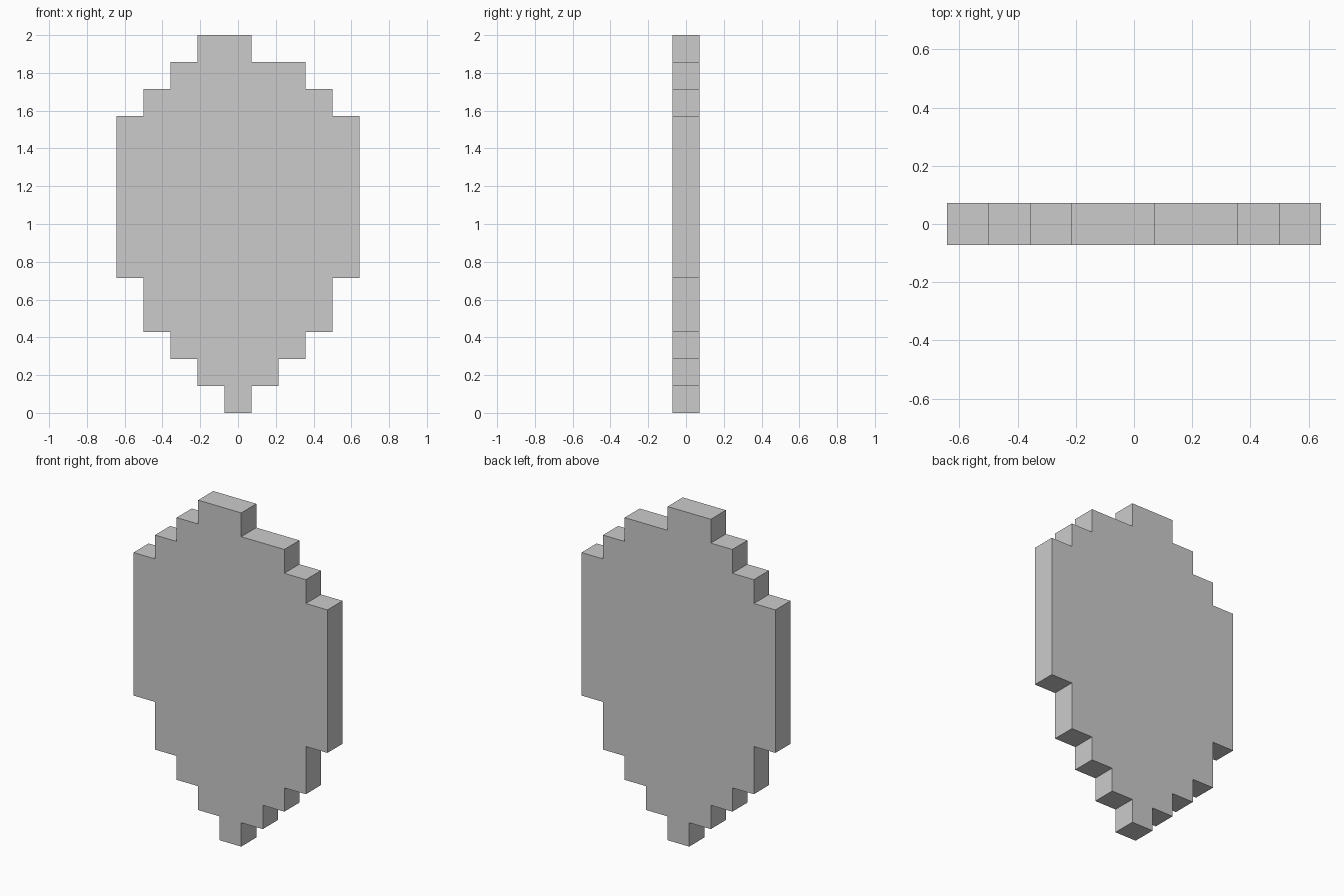
import bpy
import bmesh

if "Cube" in bpy.data.objects:
    bpy.data.objects.remove(bpy.data.objects["Cube"])

U = 2 / 14  # one pixel of the stepped shape

# Bands from bottom to top: (left, right, height) in pixels
bands = [
    (-0.5, 0.5, 1),
    (-1.5, 1.5, 1),
    (-2.5, 2.5, 1),
    (-3.5, 3.5, 2),
    (-4.5, 4.5, 6),
    (-3.5, 3.5, 1),
    (-2.5, 2.5, 1),
    (-1.5, 0.5, 1),
]

# Stepped outline: up the right side, then down the left
right, left, z = [], [], 0
for x0, x1, h in bands:
    right += [(x1, z), (x1, z + h)]
    left += [(x0, z), (x0, z + h)]
    z += h
outline = right + left[::-1]

# Front face, extruded backwards by one pixel
bm = bmesh.new()
front = bm.faces.new([bm.verts.new((x * U, -U / 2, z * U)) for x, z in outline])
ext = bmesh.ops.extrude_face_region(bm, geom=[front], use_keep_orig=True)
verts = [g for g in ext["geom"] if isinstance(g, bmesh.types.BMVert)]
bmesh.ops.translate(bm, verts=verts, vec=(0, U, 0))
bmesh.ops.recalc_face_normals(bm, faces=bm.faces)

mesh = bpy.data.meshes.new("stepped_plate")
bm.to_mesh(mesh)
bm.free()
plate = bpy.data.objects.new("stepped_plate", mesh)
bpy.context.collection.objects.link(plate)
